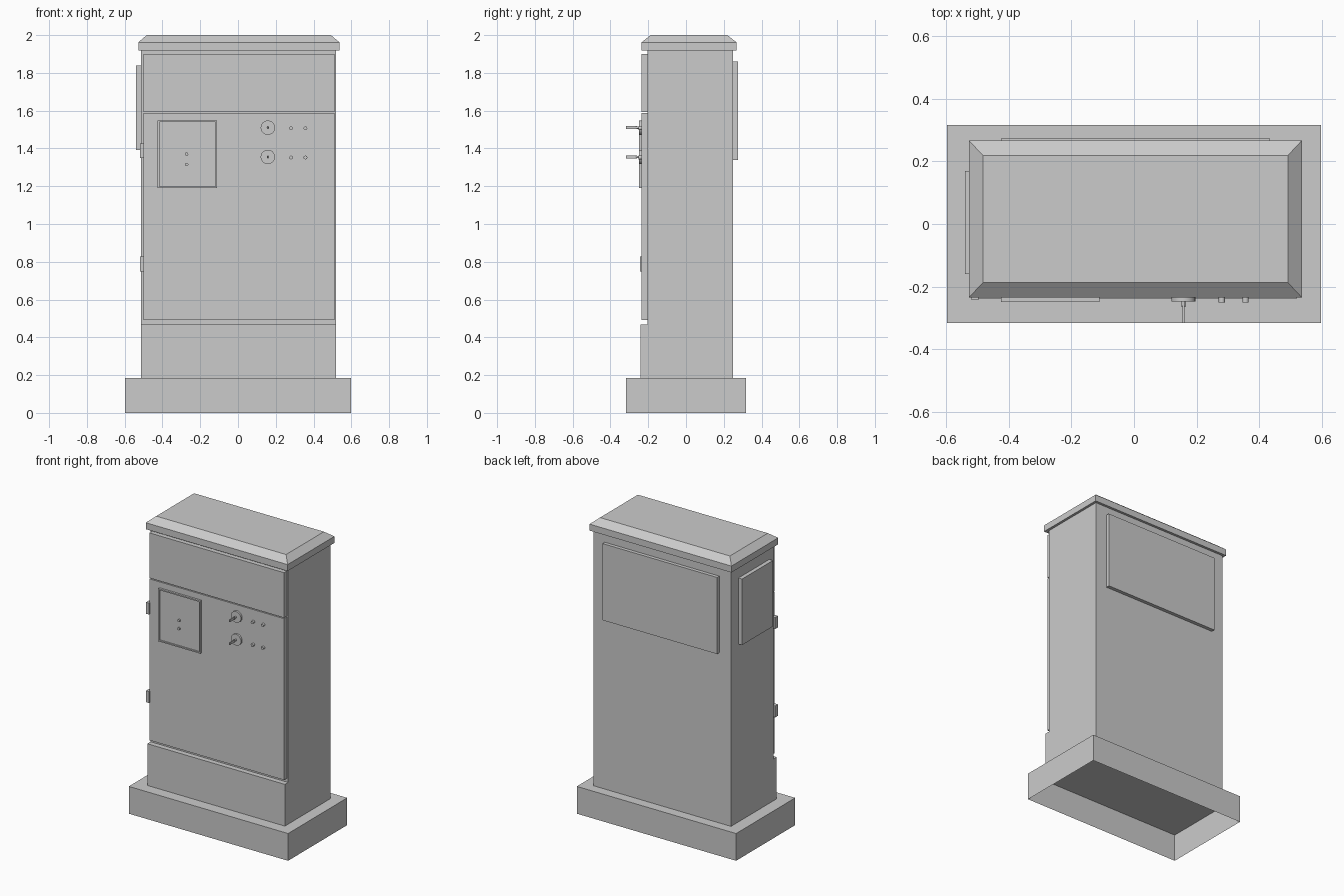
import bpy, bmesh, math
from mathutils import Matrix, Vector

cube = bpy.data.objects.get("Cube")
if cube:
    bpy.data.objects.remove(cube, do_unlink=True)

grey = bpy.data.materials.new("cabinet grey")
grey.use_nodes = True
colour = (0.6, 0.6, 0.6, 1)
grey.diffuse_color = colour
grey.node_tree.nodes["Principled BSDF"].inputs["Base Color"].default_value = colour


def finish(name, bm):
    bmesh.ops.recalc_face_normals(bm, faces=bm.faces)
    mesh = bpy.data.meshes.new(name)
    bm.to_mesh(mesh)
    bm.free()
    mesh.materials.append(grey)
    obj = bpy.data.objects.new(name, mesh)
    bpy.context.collection.objects.link(obj)
    return obj


def box_mesh(x, y, z):
    """Box spanning the given (low, high) ranges."""
    bm = bmesh.new()
    size = [r[1] - r[0] for r in (x, y, z)]
    mid = Vector([(r[0] + r[1]) / 2 for r in (x, y, z)])
    bmesh.ops.create_cube(bm, size=1, matrix=Matrix.Translation(mid) @ Matrix.Diagonal((*size, 1)))
    return bm


def box(name, x, y, z):
    return finish(name, box_mesh(x, y, z))


def stud(name, x, z, radius, back, front, sides=24):
    """Cylinder pointing out of the door."""
    bm = bmesh.new()
    place = Matrix.Translation((x, (back + front) / 2, z)) @ Matrix.Rotation(math.pi / 2, 4, 'X')
    bmesh.ops.create_cone(bm, cap_ends=True, segments=sides, radius1=radius, radius2=radius,
                          depth=back - front, matrix=place)
    obj = finish(name, bm)
    bpy.ops.object.select_all(action='DESELECT')
    obj.select_set(True)
    bpy.context.view_layer.objects.active = obj
    bpy.ops.object.shade_smooth_by_angle(angle=math.radians(40))
    return obj


# Hollow plinth, open underneath
bm = box_mesh((-0.598, 0.598), (-0.317, 0.317), (0, 0.185))
bottom = min(bm.faces, key=lambda f: f.calc_center_median().z)
bmesh.ops.delete(bm, geom=[bottom], context='FACES_ONLY')
finish("plinth", bm)

# Cabinet body and front kick panel
box("body", (-0.513, 0.52), (-0.205, 0.25), (0.185, 1.92))
box("kick_panel", (-0.513, 0.52), (-0.24, -0.205), (0.185, 0.468))

# Roof with sloped edges
bm = box_mesh((-0.528, 0.537), (-0.235, 0.267), (1.918, 1.962))
top = max(bm.faces, key=lambda f: f.calc_center_median().z)
lid = bmesh.ops.extrude_discrete_faces(bm, faces=[top])["faces"][0]
centre = lid.calc_center_median()
for v in lid.verts:
    v.co.x -= math.copysign(0.045, v.co.x - centre.x)
    v.co.y -= math.copysign(0.048, v.co.y - centre.y)
    v.co.z = 2
finish("roof", bm)

# Doors
DOOR = -0.235
box("lower_door", (-0.5, 0.51), (DOOR, -0.205), (0.493, 1.588))
box("upper_panel", (-0.5, 0.51), (DOOR, -0.205), (1.594, 1.9))

# Hatch with a raised rim and recessed face
bm = box_mesh((-0.425, -0.11), (-0.249, DOOR), (1.19, 1.548))
face = min(bm.faces, key=lambda f: f.calc_center_median().y)
bmesh.ops.inset_region(bm, faces=[face], thickness=0.012)
inner = bmesh.ops.extrude_discrete_faces(bm, faces=[face])["faces"][0]
for v in inner.verts:
    v.co.y += 0.009
finish("hatch", bm)
for i, z in enumerate((1.37, 1.315)):
    stud(f"hatch_button_{i}", -0.272, z, 0.009, DOOR, -0.25, 12)

# Key locks and indicator studs, one row each
for i, z in enumerate((1.51, 1.355)):
    stud(f"lock_disc_{i}", 0.158, z, 0.038, DOOR, -0.248, 32)
    stud(f"lock_hub_{i}", 0.158, z, 0.006, -0.248, -0.265, 12)
    box(f"key_{i}", (0.155, 0.161), (-0.317, -0.26), (z - 0.008, z + 0.008))
    for j, x in enumerate((0.281, 0.357)):
        stud(f"indicator_{i}_{j}", x, z - 0.003, 0.01, DOOR, -0.251, 12)

# Hinges
for i, z in enumerate((0.788, 1.388)):
    box(f"hinge_{i}", (-0.52, -0.498), (-0.243, -0.213), (z - 0.039, z + 0.039))

# Raised panels on the side and back
box("side_panel", (-0.54, -0.513), (-0.16, 0.17), (1.392, 1.84))
box("back_panel", (-0.425, 0.435), (0.25, 0.274), (1.34, 1.86))
